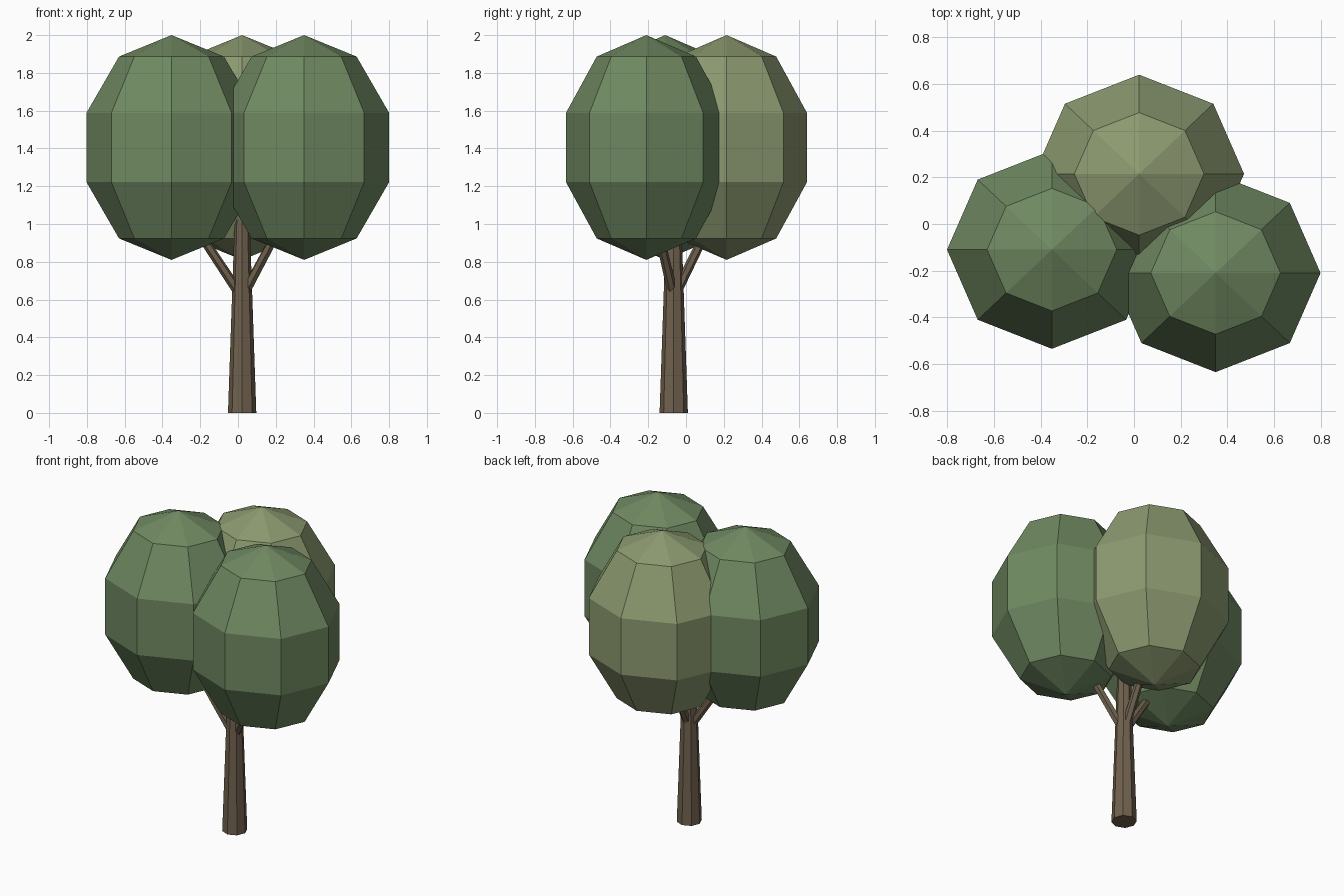
import bpy
from mathutils import Vector

if "Cube" in bpy.data.objects:
    bpy.data.objects.remove(bpy.data.objects["Cube"])


def material(name, rgb):
    m = bpy.data.materials.new(name)
    m.diffuse_color = (*rgb, 1)
    m.use_nodes = True
    m.node_tree.nodes["Principled BSDF"].inputs["Base Color"].default_value = m.diffuse_color
    return m


bark = material("bark", (0.16, 0.12, 0.075))
green = material("leaf_green", (0.16, 0.25, 0.12))
light_green = material("leaf_light_green", (0.26, 0.32, 0.16))


def limb(name, start, end, r1, r2, sides):
    """Tapered flat-sided stem between two points."""
    a, b = Vector(start), Vector(end)
    bpy.ops.mesh.primitive_cone_add(vertices=sides, radius1=r1, radius2=r2,
                                    depth=(b - a).length, location=(a + b) / 2)
    o = bpy.context.object
    o.rotation_euler = (b - a).to_track_quat('Z', 'Y').to_euler()
    o.name = name
    o.data.materials.append(bark)


def crown(name, x, y, mat):
    """Low-poly ellipsoid of leaves."""
    bpy.ops.mesh.primitive_uv_sphere_add(segments=8, ring_count=5, radius=1,
                                         location=(x, y, 1.405))
    o = bpy.context.object
    o.scale = (0.473, 0.447, 0.595)
    o.name = name
    o.data.materials.append(mat)


# Trunk, running up into the leaves
limb("trunk", (0.022, -0.065, 0), (0.022, -0.065, 1.1), 0.075, 0.037, 8)

# Branches, one towards each crown
fork = (0.022, -0.065, 0.61)
limb("branch_left", fork, (-0.18, -0.09, 0.915), 0.027, 0.024, 6)
limb("branch_right", fork, (0.185, -0.135, 0.915), 0.027, 0.024, 6)
limb("branch_back", fork, (0.022, 0.085, 0.915), 0.027, 0.024, 6)

# Crowns
crown("crown_left", -0.352, -0.11, green)
crown("crown_right", 0.35, -0.21, green)
crown("crown_back", 0.022, 0.215, light_green)
